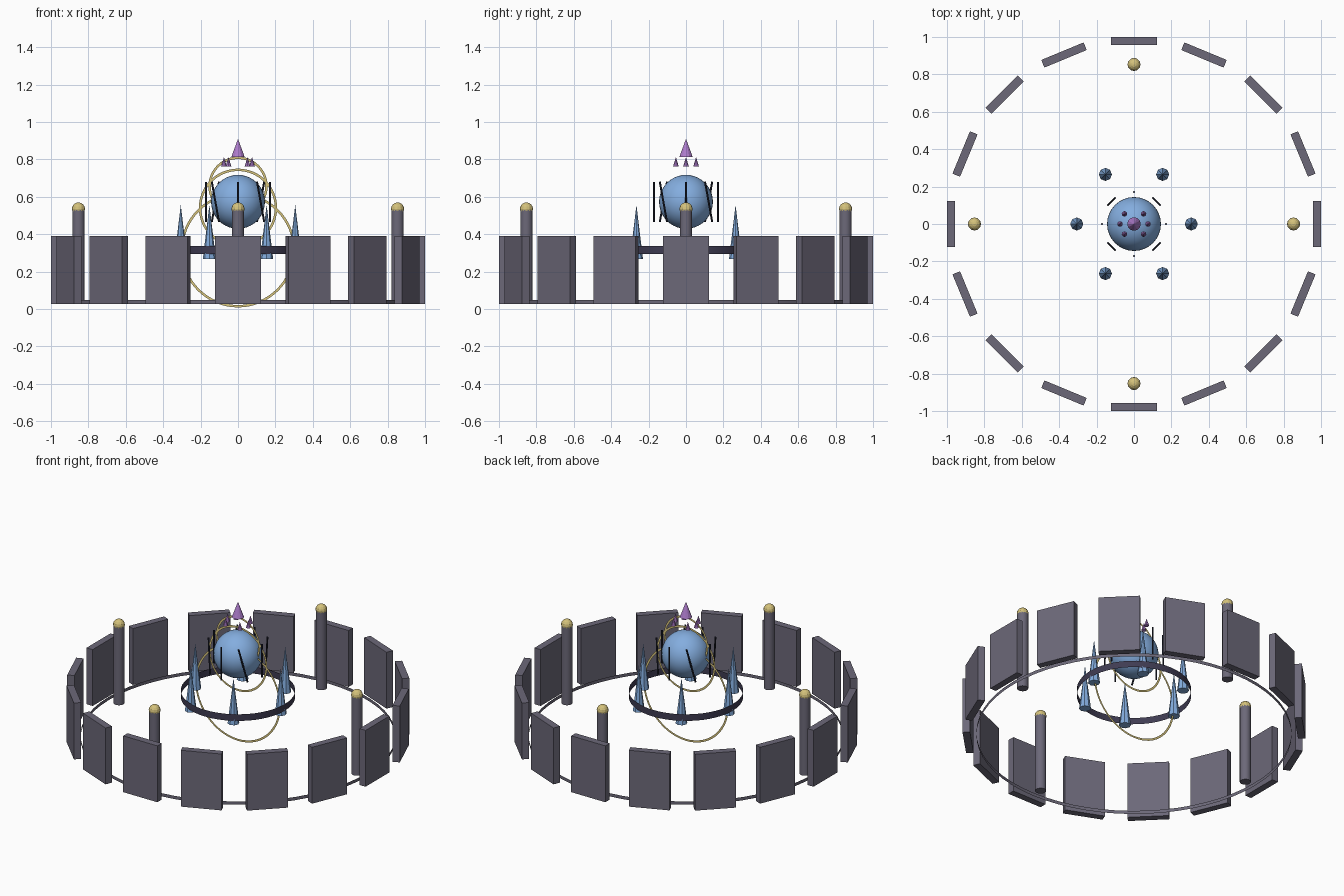
import bpy
from math import sin, cos, pi, radians
from mathutils import Vector

cube = bpy.data.objects.get("Cube")
if cube:
    bpy.data.objects.remove(cube, do_unlink=True)


def material(name, rgb):
    m = bpy.data.materials.new(name)
    m.use_nodes = True
    m.diffuse_color = (*rgb, 1)
    m.node_tree.nodes["Principled BSDF"].inputs["Base Color"].default_value = (*rgb, 1)
    return m


STONE = material("grey stone", (0.15, 0.14, 0.19))
BLUE = material("sky blue", (0.23, 0.42, 0.74))
GOLD = material("pale gold", (0.66, 0.54, 0.2))
PURPLE = material("violet", (0.42, 0.2, 0.6))
NAVY = material("dark navy", (0.05, 0.045, 0.085))
INK = material("ink black", (0.015, 0.018, 0.035))


def finish(name, mat, smooth=False):
    ob = bpy.context.object
    ob.name = name
    ob.data.materials.append(mat)
    if smooth:
        bpy.ops.object.shade_smooth_by_angle(angle=radians(40))
    return ob


def cone(name, mat, x, y, z0, z1, radius, sides):
    bpy.ops.mesh.primitive_cone_add(vertices=sides, radius1=radius, radius2=0,
                                    depth=z1 - z0, location=(x, y, (z0 + z1) / 2))
    return finish(name, mat)


def tube(name, mat, a, b, radius, sides, fill="NGON"):
    # Cylinder running from point a to point b
    a, b = Vector(a), Vector(b)
    bpy.ops.mesh.primitive_cylinder_add(vertices=sides, radius=radius, depth=(b - a).length,
                                        end_fill_type=fill, location=(a + b) / 2)
    ob = finish(name, mat, True)
    ob.rotation_euler = (b - a).to_track_quat("Z", "Y").to_euler()
    return ob


def ball(name, mat, loc, radius, segments, rings, smooth):
    bpy.ops.mesh.primitive_uv_sphere_add(segments=segments, ring_count=rings,
                                         radius=radius, location=loc)
    return finish(name, mat, smooth)


def flat_ring(name, mat, z, radius, width, sides=64):
    # Upright annulus lying in the plane y = 0
    verts, faces = [], []
    for i in range(sides):
        a = 2 * pi * i / sides
        for r in (radius - width / 2, radius + width / 2):
            verts.append((r * cos(a), 0, r * sin(a)))
        j = (i + 1) % sides
        faces.append((2 * i, 2 * i + 1, 2 * j + 1, 2 * j))
    mesh = bpy.data.meshes.new(name)
    mesh.from_pydata(verts, [], faces)
    mesh.materials.append(mat)
    ob = bpy.data.objects.new(name, mesh)
    ob.location.z = z
    bpy.context.collection.objects.link(ob)


# Circle of wall panels joined by a thin open band
for i in range(16):
    a = i * pi / 8
    bpy.ops.mesh.primitive_cube_add(size=1, location=(0.978 * cos(a), 0.978 * sin(a), 0.208))
    panel = finish(f"wall_panel_{i}", STONE)
    panel.scale = (0.044, 0.245, 0.365)
    panel.rotation_euler.z = a
tube("base_band", STONE, (0, 0, 0.026), (0, 0, 0.047), 0.925, 64, "NOTHING")

# Four pillars with domed caps
for i in range(4):
    x, y = 0.853 * cos(i * pi / 2), 0.853 * sin(i * pi / 2)
    tube(f"pillar_{i}", STONE, (x, y, 0.026), (x, y, 0.537), 0.033, 16)
    ball(f"pillar_cap_{i}", GOLD, (x, y, 0.535), 0.035, 12, 8, False)

# Inner band with spikes
tube("inner_band", NAVY, (0, 0, 0.294), (0, 0, 0.337), 0.336, 48, "NOTHING")
for i in range(6):
    a = i * pi / 3
    cone(f"spike_{i}", BLUE, 0.306 * cos(a), 0.306 * sin(a), 0.267, 0.557, 0.035, 8)

# Central orb and the upright rings through it
ball("orb", BLUE, (0, 0, 0.573), 0.144, 32, 20, True)
flat_ring("large_ring", GOLD, 0.315, 0.3, 0.013)
flat_ring("middle_ring", GOLD, 0.541, 0.203, 0.013)
flat_ring("small_ring", GOLD, 0.656, 0.152, 0.013)

# Thin bars around the orb, every second one leaning sideways
for i in range(8):
    a = i * pi / 4
    centre = Vector((0.171 * cos(a), 0.171 * sin(a), 0.573))
    lean = 0.027 * (i % 2)
    half = Vector((sin(a) * lean, -cos(a) * lean, 0.107))
    tube(f"orb_bar_{i}", INK, centre - half, centre + half, 0.0055, 6)

# Floating crown of cones
cone("crown_tip", PURPLE, 0, 0, 0.812, 0.91, 0.036, 12)
for i, (x, y) in enumerate([(0.075, 0), (0.051, 0.054), (-0.051, 0.054),
                            (-0.075, 0), (-0.051, -0.054), (0.051, -0.054)]):
    cone(f"crown_point_{i}", PURPLE, x, y, 0.763, 0.813, 0.015, 8)
